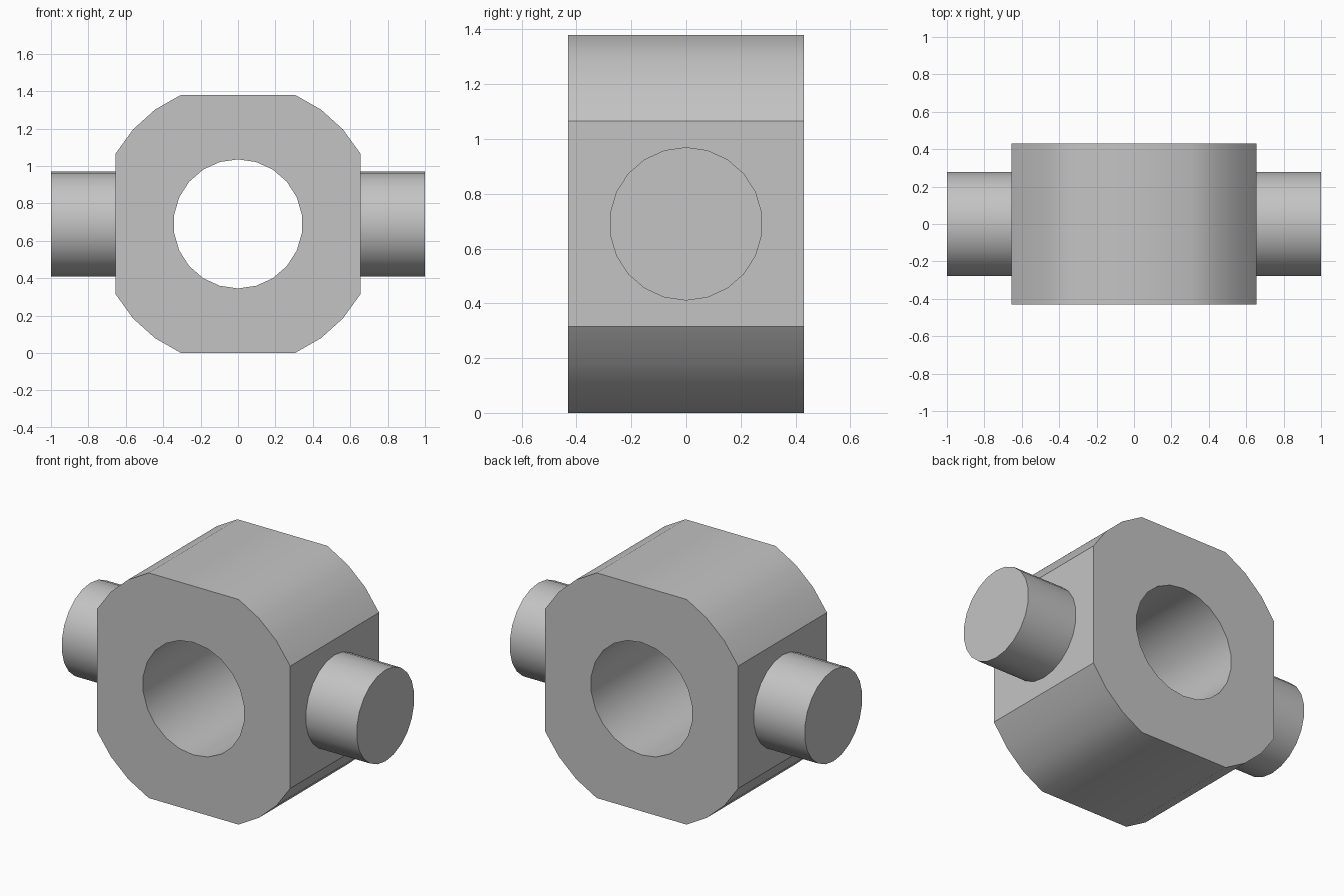
import bpy, bmesh
from math import sin, cos, pi, radians
from mathutils import Matrix

if "Cube" in bpy.data.objects:
    bpy.data.objects.remove(bpy.data.objects["Cube"], do_unlink=True)

CENTRE_Z = 0.69
HALF_WIDTH, HALF_HEIGHT, BODY_DEPTH = 0.655, 0.69, 0.86
SIDES = 22

grey = bpy.data.materials.new("plain grey")
grey.use_nodes = True
colour = (0.55, 0.55, 0.55, 1)
grey.diffuse_color = colour
grey.node_tree.nodes["Principled BSDF"].inputs["Base Color"].default_value = colour


def circle(radius):
    """Round outline with a vertex at the top."""
    return [(radius * sin(2 * pi * i / SIDES), radius * cos(2 * pi * i / SIDES))
            for i in range(SIDES)]


def prism(name, outlines, depth, matrix):
    """Fill the outlines (first outer, then holes) and extrude them along y."""
    bm = bmesh.new()
    for outline in outlines:
        ring = [bm.verts.new((u, -depth / 2, v)) for u, v in outline]
        for a, b in zip(ring, ring[1:] + ring[:1]):
            bm.edges.new((a, b))
    bmesh.ops.triangle_fill(bm, edges=bm.edges[:], use_beauty=True)
    result = bmesh.ops.extrude_face_region(bm, geom=bm.faces[:])
    moved = [g for g in result["geom"] if isinstance(g, bmesh.types.BMVert)]
    bmesh.ops.translate(bm, verts=moved, vec=(0, depth, 0))
    bmesh.ops.dissolve_limit(bm, angle_limit=radians(1), verts=bm.verts[:], edges=bm.edges[:])
    bmesh.ops.recalc_face_normals(bm, faces=bm.faces[:])
    bm.transform(matrix)
    mesh = bpy.data.meshes.new(name)
    bm.to_mesh(mesh)
    bm.free()
    mesh.materials.append(grey)
    obj = bpy.data.objects.new(name, mesh)
    bpy.context.collection.objects.link(obj)
    bpy.ops.object.select_all(action='DESELECT')
    obj.select_set(True)
    bpy.context.view_layer.objects.active = obj
    bpy.ops.object.shade_smooth_by_angle(angle=radians(33))
    return obj


# Body: square block with rounded corners and a round bore
corner = [(HALF_WIDTH, 0.375)]
corner += [(0.755 * cos(radians(a)), 0.755 * sin(radians(a))) for a in (42, 54)]
corner += [(0.305, HALF_HEIGHT)]
right = [(x, -z) for x, z in reversed(corner)] + corner
outline = right + [(-x, -z) for x, z in right]
prism("bored_body", [outline, circle(0.345)], BODY_DEPTH,
      Matrix.Translation((0, 0, CENTRE_Z)))

# Pins: one on each flat side, slightly sunk into the body
inner, outer = HALF_WIDTH - 0.02, 1.0
for side, name in ((1, "left_pin"), (-1, "right_pin")):
    place = Matrix.Translation((side * (inner + outer) / 2, 0, CENTRE_Z))
    prism(name, [circle(0.28)], outer - inner, place @ Matrix.Rotation(pi / 2, 4, 'Z'))
